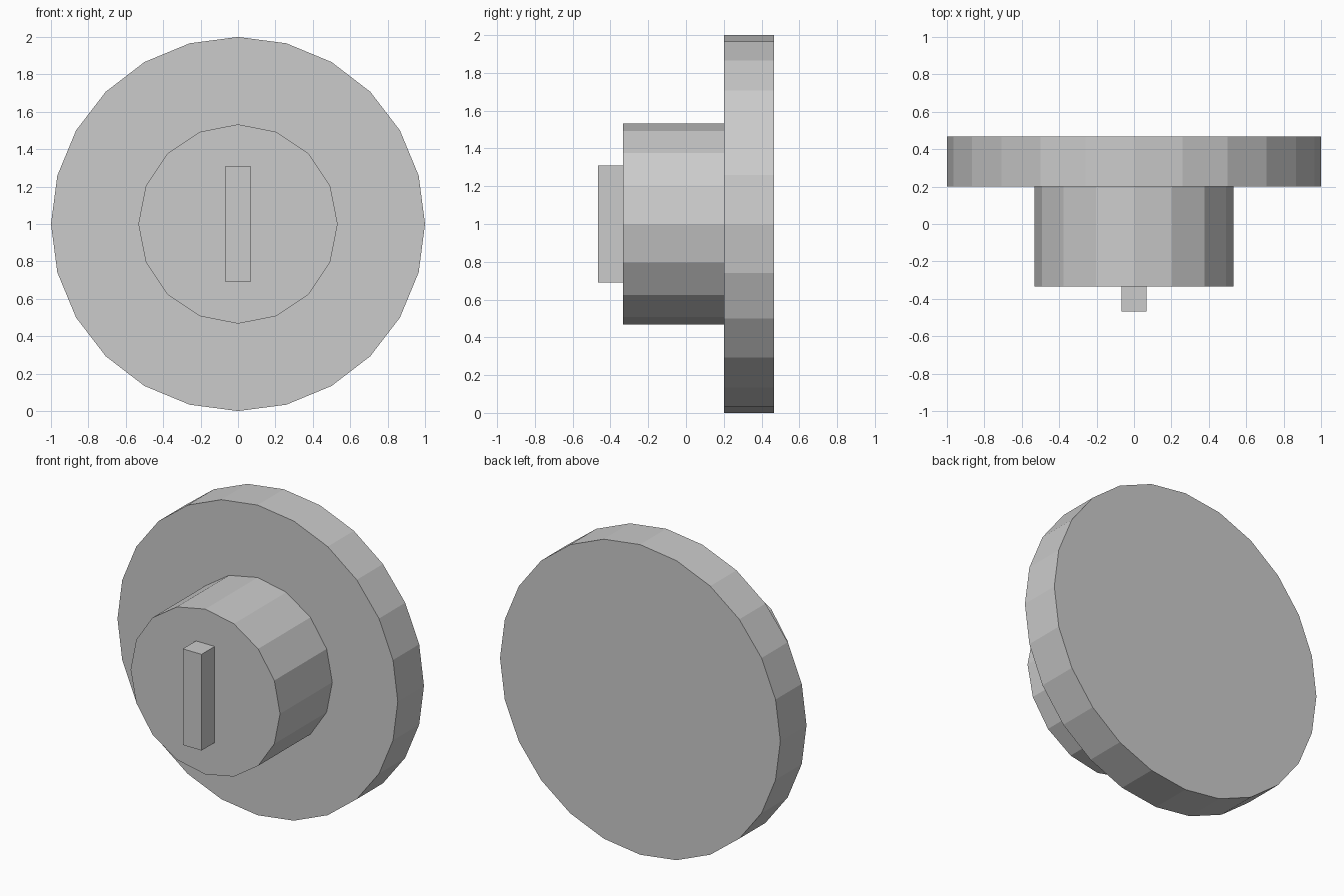
import bpy
from math import radians

if "Cube" in bpy.data.objects:
    bpy.data.objects.remove(bpy.data.objects["Cube"])


def disc(name, sides, radius, y0, y1):
    """Flat-shaded cylinder lying along y, centred at z = 1."""
    bpy.ops.mesh.primitive_cylinder_add(
        vertices=sides, radius=radius, depth=y1 - y0,
        location=(0, (y0 + y1) / 2, 1), rotation=(radians(90), 0, 0))
    bpy.context.object.name = name


# Wide back plate and narrower hub
disc("back_plate", 24, 1.0, 0.2, 0.467)
disc("hub", 16, 0.533, -0.333, 0.2)

# Raised upright grip bar on the front of the hub
bpy.ops.mesh.primitive_cube_add(size=1, location=(0, -0.4, 1.0))
grip = bpy.context.object
grip.name = "grip_bar"
grip.scale = (0.134, 0.134, 0.62)
